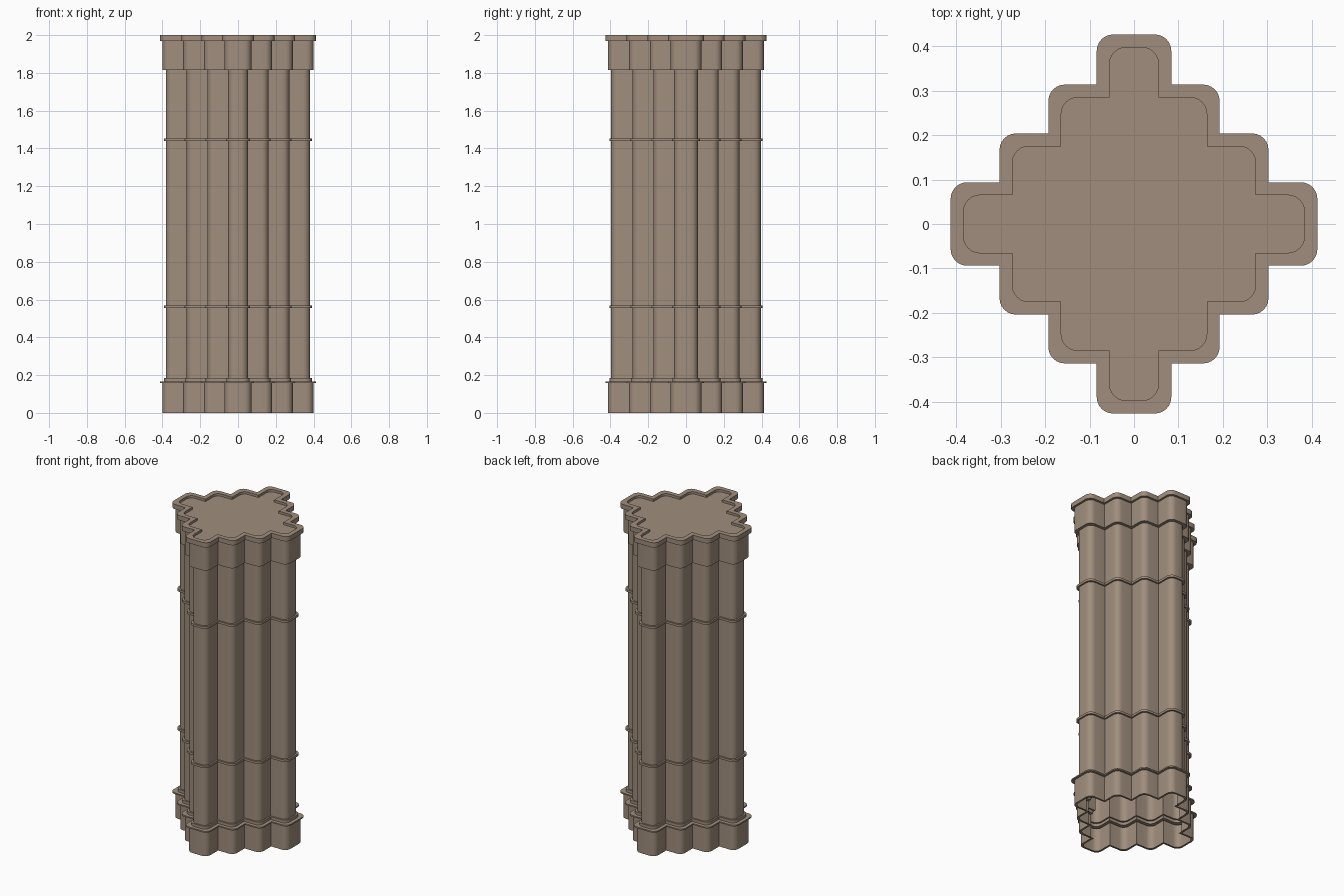
import bpy, bmesh, math

if "Cube" in bpy.data.objects:
    bpy.data.objects.remove(bpy.data.objects["Cube"])

stone = bpy.data.materials.new("warm_stone")
stone.diffuse_color = (0.35, 0.27, 0.205, 1)
stone.use_nodes = True
stone.node_tree.nodes["Principled BSDF"].inputs["Base Color"].default_value = stone.diffuse_color

# Stepped plan of the shaft, one quadrant: x and y of the steps
XS = [0.382, 0.272, 0.162, 0.053]
YS = [0.063, 0.173, 0.283, 0.396]
R, SEG = 0.037, 6


def outline(d):
    """Stepped cross outline grown by d, outer corners rounded, inner corners sharp."""
    quad = []
    for i in range(4):
        x, y = XS[i] + d, YS[i] + d
        for k in range(SEG + 1):
            a = math.pi / 2 * k / SEG
            quad.append((x - R + R * math.cos(a), y - R + R * math.sin(a)))
        if i < 3:
            quad.append((XS[i + 1] + d, y))
    pts = quad + [(-x, y) for x, y in reversed(quad)]
    return pts + [(-x, -y) for x, y in pts]


def loft(name, profile, close_top=False):
    """Sweep the outline through (offset, z) pairs."""
    bm = bmesh.new()
    rings = [[bm.verts.new((x, y, z)) for x, y in outline(d)] for d, z in profile]
    n = len(rings[0])
    for a, b in zip(rings, rings[1:]):
        for i in range(n):
            j = (i + 1) % n
            bm.faces.new((a[i], a[j], b[j], b[i]))
    if close_top:
        bm.faces.new(rings[-1])
    me = bpy.data.meshes.new(name)
    bm.to_mesh(me)
    bm.free()
    me.materials.append(stone)
    ob = bpy.data.objects.new(name, me)
    bpy.context.collection.objects.link(ob)
    bpy.context.view_layer.objects.active = ob
    ob.select_set(True)
    bpy.ops.object.shade_smooth_by_angle(angle=math.radians(35))
    ob.select_set(False)


# Hollow base with a thin lip, a projecting ledge and a small collar
loft("base", [(0.006, 0), (0.018, 0), (0.018, 0.158), (0.031, 0.158), (0.031, 0.166),
              (0.009, 0.166), (0.009, 0.184), (0.0, 0.184)])
# Fluted shaft
loft("shaft", [(0, 0.184), (0, 1.815)])
# Two narrow bands round the shaft
for name, z in (("lower_band", 0.554), ("upper_band", 1.439)):
    loft(name, [(0, z), (0.01, z), (0.01, z + 0.014), (0, z + 0.014)])
# Capital with a rim and a sunken top
loft("capital", [(0, 1.815), (0.018, 1.815), (0.018, 1.97), (0.031, 1.97), (0.031, 2.0),
                 (0.002, 2.0), (0.002, 1.985)], close_top=True)
